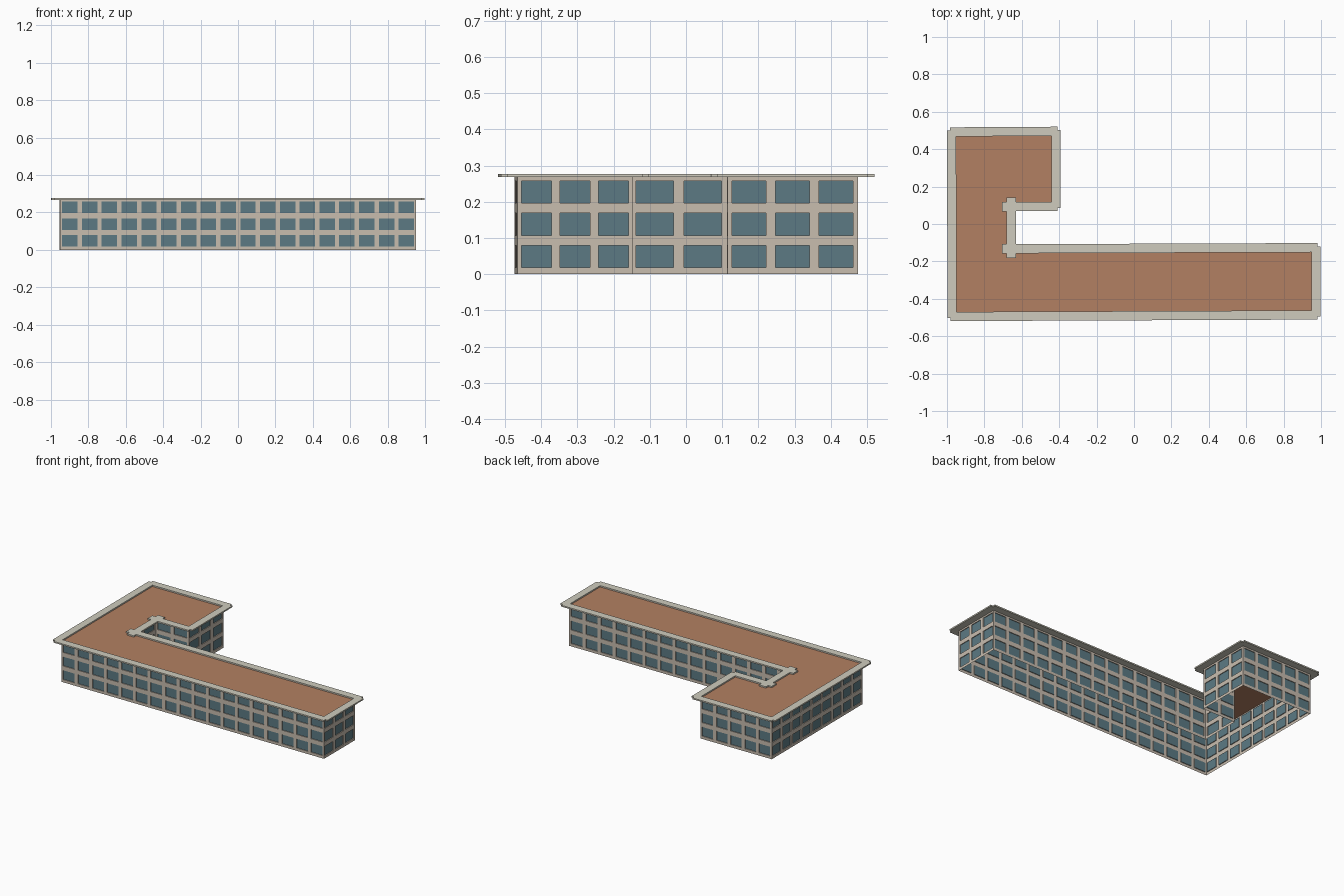
import bpy, bmesh
from mathutils import Vector

if "Cube" in bpy.data.objects:
    bpy.data.objects.remove(bpy.data.objects["Cube"])

# Footprint, counter-clockwise, very slightly skewed
PLAN = [Vector(p) for p in [(-0.952, -0.474), (0.953, -0.466), (0.953, -0.147), (-0.677, -0.153),
                            (-0.677, 0.113), (-0.437, 0.114), (-0.438, 0.475), (-0.955, 0.472)]]
H = 0.268          # wall height
FLOORS = 3
BAY = 0.106        # target window pitch
RECESS = 0.005
EDGES = [(PLAN[i], PLAN[(i + 1) % len(PLAN)]) for i in range(len(PLAN))]


def material(name, rgb):
    m = bpy.data.materials.new(name)
    m.diffuse_color = (*rgb, 1)
    m.use_nodes = True
    m.node_tree.nodes["Principled BSDF"].inputs["Base Color"].default_value = m.diffuse_color
    return m


def finish(name, bm, mat):
    bmesh.ops.remove_doubles(bm, verts=bm.verts, dist=1e-5)
    me = bpy.data.meshes.new(name)
    bm.to_mesh(me)
    bm.free()
    me.materials.append(mat)
    ob = bpy.data.objects.new(name, me)
    bpy.context.collection.objects.link(ob)
    return ob


def quad(bm, pts):
    return bm.faces.new([bm.verts.new(p) for p in pts])


def outward(a, b):
    d = (b - a).normalized()
    return d, Vector((d.y, -d.x))


walls, glass = bmesh.new(), bmesh.new()
for a, b in EDGES:
    d, n = outward(a, b)
    length = (b - a).length
    bays = max(1, round(length / BAY - 0.05))
    w, h = length / bays, H / FLOORS

    def at(u, z, depth=0.0):
        p = a + d * u - n * depth
        return Vector((p.x, p.y, z))

    for i in range(bays):
        for j in range(FLOORS):
            u0, u1, z0, z1 = i * w, (i + 1) * w, j * h, (j + 1) * h
            p0, p1 = u0 + 0.11 * w, u1 - 0.11 * w
            q0, q1 = z0 + 0.018, z0 + 0.079
            cell = [(u0, z0), (u1, z0), (u1, z1), (u0, z1)]
            hole = [(p0, q0), (p1, q0), (p1, q1), (p0, q1)]
            # Wall frame and window reveals
            for k in range(4):
                m = (k + 1) % 4
                quad(walls, [at(*cell[k]), at(*cell[m]), at(*hole[m]), at(*hole[k])])
                quad(walls, [at(*hole[k]), at(*hole[m]), at(*hole[m], RECESS), at(*hole[k], RECESS)])
            # Window pane
            quad(glass, [at(*c, RECESS) for c in hole])
finish("walls", walls, material("plaster", (0.58, 0.51, 0.43)))
finish("windows", glass, material("glass", (0.107, 0.195, 0.231)))

# Flat roof
roof = bmesh.new()
quad(roof, [(p.x, p.y, H) for p in PLAN])
finish("roof", roof, material("roofing", (0.45, 0.216, 0.122)))

# Cornice: one flat bar per wall, running slightly past each corner
cornice = bmesh.new()
for a, b in EDGES:
    d, n = outward(a, b)
    s, e = a - d * 0.028, b + d * 0.028
    ring = [s - n * 0.004, s + n * 0.045, e + n * 0.045, e - n * 0.004]
    f = quad(cornice, [(p.x, p.y, H) for p in ring])
    ext = bmesh.ops.extrude_face_region(cornice, geom=[f], use_keep_orig=True)
    bmesh.ops.translate(cornice, vec=(0, 0, 0.009),
                        verts=[v for v in ext["geom"] if isinstance(v, bmesh.types.BMVert)])
bmesh.ops.recalc_face_normals(cornice, faces=cornice.faces)
finish("cornice", cornice, material("trim", (0.62, 0.60, 0.51)))
